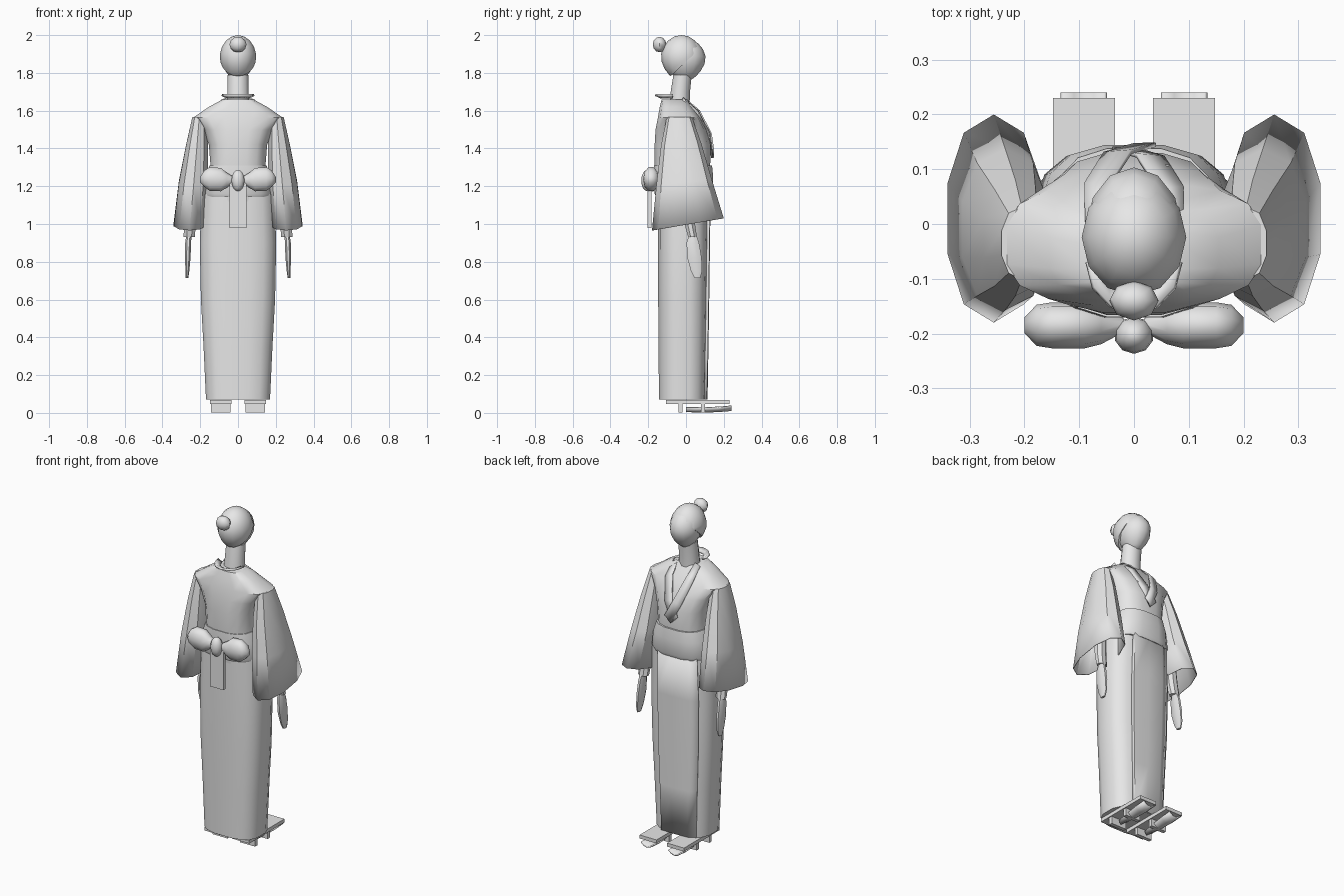
import bpy, bmesh, math
from mathutils import Vector

if "Cube" in bpy.data.objects:
    bpy.data.objects.remove(bpy.data.objects["Cube"])

grey = bpy.data.materials.new("light_grey")
grey.diffuse_color = (0.8, 0.8, 0.8, 1)
grey.use_nodes = True
grey.node_tree.nodes["Principled BSDF"].inputs["Base Color"].default_value = grey.diffuse_color


def finish(name, bm, angle=35, thick=0.0, normals=True):
    if normals:
        bmesh.ops.recalc_face_normals(bm, faces=bm.faces)
    me = bpy.data.meshes.new(name)
    bm.to_mesh(me)
    bm.free()
    ob = bpy.data.objects.new(name, me)
    bpy.context.collection.objects.link(ob)
    me.materials.append(grey)
    if thick:
        mod = ob.modifiers.new("thickness", 'SOLIDIFY')
        mod.thickness = thick
        mod.offset = 0
    bpy.ops.object.select_all(action='DESELECT')
    ob.select_set(True)
    bpy.context.view_layer.objects.active = ob
    if angle:
        bpy.ops.object.shade_smooth_by_angle(angle=math.radians(angle))
    return ob


def skin(name, rings, caps=(True, True), closed=True, **kw):
    """Join equal-length rows of points into a surface."""
    bm = bmesh.new()
    rows = [[bm.verts.new(p) for p in r] for r in rings]
    n = len(rows[0])
    for a, b in zip(rows, rows[1:]):
        for i in range(n if closed else n - 1):
            j = (i + 1) % n
            bm.faces.new((a[i], a[j], b[j], b[i]))
    if closed and caps[0]:
        bm.faces.new(rows[0][::-1])
    if closed and caps[1]:
        bm.faces.new(rows[-1])
    return finish(name, bm, **kw)


def ring(cx, cy, z, rx, ry, n=16, power=1.0, tilt=0.0):
    """Rounded-rectangle or elliptical ring, rising by tilt along y."""
    pts = []
    for i in range(n):
        a = 2 * math.pi * (i + 0.5) / n
        c, s = math.cos(a), math.sin(a)
        x = rx * math.copysign(abs(c) ** power, c)
        y = ry * math.copysign(abs(s) ** power, s)
        pts.append(Vector((cx + x, cy + y, z + tilt * y)))
    return pts


def body_ring(z, rx, back, front, power=0.7):
    return ring(0, (back + front) / 2, z, rx * 1.01, (front - back) / 2, 16, power)


def box(name, x0, x1, y0, y1, z0, z1):
    bm = bmesh.new()
    bmesh.ops.create_cube(bm, size=1)
    for v in bm.verts:
        v.co = ((x0 + x1) / 2 + v.co.x * (x1 - x0), (y0 + y1) / 2 + v.co.y * (y1 - y0),
                (z0 + z1) / 2 + v.co.z * (z1 - z0))
    return finish(name, bm, angle=0)


def ball(name, c, r, u=10, v=7, taper=0.0, cut=None):
    """Ellipsoid, narrower towards the bottom, optionally cut by a plane."""
    bm = bmesh.new()
    bmesh.ops.create_uvsphere(bm, u_segments=u, v_segments=v, radius=1)
    for p in bm.verts:
        k = 1 + taper * min(p.co.z, 0)
        p.co = (c[0] + p.co.x * r[0] * k, c[1] + p.co.y * r[1] * k, c[2] + p.co.z * r[2])
    if cut:
        geom = bm.verts[:] + bm.edges[:] + bm.faces[:]
        bmesh.ops.bisect_plane(bm, geom=geom, plane_co=cut[0], plane_no=cut[1], clear_outer=True)
        bmesh.ops.holes_fill(bm, edges=bm.edges[:])
    return finish(name, bm, angle=45)


# Long skirt and its overlapping front panel
skirt = [(0.07, 0.17, -0.145, 0.105), (0.35, 0.183, -0.147, 0.11), (0.6, 0.197, -0.149, 0.114),
         (0.9, 0.203, -0.15, 0.118), (1.16, 0.193, -0.15, 0.122)]
skin("skirt", [body_ring(*r) for r in skirt])
skin("skirt_front_flap", [[(x * rx / 0.2, f + 0.004 - d, z) for x, d in
     ((0.105, 0.012), (0.1, 0), (0, -0.002), (-0.1, 0.004), (-0.15, 0.025))]
     for z, rx, b, f in skirt], closed=False, thick=0.006)

# Robe torso with sloping shoulders
torso = [(1.12, 0.165, -0.15, 0.12), (1.3, 0.145, -0.168, 0.13), (1.42, 0.155, -0.168, 0.132),
         (1.5, 0.185, -0.163, 0.11), (1.565, 0.235, -0.15, 0.075), (1.62, 0.155, -0.14, 0.035),
         (1.658, 0.085, -0.13, 0.01)]
skin("robe_torso", [body_ring(*r) for r in torso])

# Waist sash
skin("sash", [body_ring(1.142, 0.178, -0.16, 0.135), body_ring(1.16, 0.184, -0.168, 0.143),
              body_ring(1.25, 0.172, -0.173, 0.146), body_ring(1.31, 0.152, -0.172, 0.14)])

# Bow at the back: knot, loops and tail
ball("bow_knot", (0, -0.203, 1.23), (0.036, 0.034, 0.057), 10, 8)
for s in (-1, 1):
    side = "right" if s > 0 else "left"
    loop = []
    for x, r, zc in ((0.018, 0.012, 1.235), (0.06, 0.042, 1.232), (0.09, 0.065, 1.235),
                     (0.15, 0.066, 1.238), (0.178, 0.046, 1.24), (0.2, 0.015, 1.235)):
        d = min(0.042, r * 0.75 + 0.003)
        loop.append([(s * x, -0.185 + d * math.cos(a * math.pi / 5),
                      zc + r * math.sin(a * math.pi / 5)) for a in range(10)])
    skin("bow_loop_" + side, loop, angle=50)
box("bow_tail", -0.045, 0.045, -0.203, -0.183, 0.98, 1.23)

for s in (-1, 1):
    side = "right" if s > 0 else "left"
    # Wide sleeve, open at the bottom
    sleeve = [(0.205, -0.035, 1.565, 0.037, 0.065, 0.0), (0.217, -0.025, 1.42, 0.058, 0.105, 0.04),
              (0.235, -0.01, 1.22, 0.08, 0.145, 0.1), (0.256, 0.01, 0.998, 0.086, 0.188, 0.17)]
    skin("sleeve_" + side, [ring(s * cx, cy, z, rx, ry, 10, 0.9, t)
         for cx, cy, z, rx, ry, t in sleeve], caps=(True, False), thick=0.004)
    # Forearm and flat hand
    skin("forearm_" + side, [ring(s * 0.24, 0.0, 1.25, 0.034, 0.034, 8),
         ring(s * 0.255, 0.02, 1.0, 0.034, 0.03, 8), ring(s * 0.258, 0.035, 0.93, 0.032, 0.025, 8)])
    skin("hand_" + side, [ring(s * x, y, z, rx, ry, 8) for x, y, z, rx, ry in
         ((0.26, 0.035, 0.94, 0.015, 0.022), (0.264, 0.036, 0.9, 0.017, 0.036),
          (0.266, 0.045, 0.82, 0.016, 0.041), (0.268, 0.056, 0.75, 0.011, 0.032),
          (0.27, 0.06, 0.715, 0.008, 0.017))])
    # Wooden sandal: board, two teeth and the toe piece
    a, b = sorted((s * 0.035, s * 0.148))
    box("sandal_board_" + side, a, b, -0.105, 0.23, 0.047, 0.068)
    for k, y in (("back", -0.03), ("front", 0.09)):
        box("sandal_tooth_%s_%s" % (k, side), a + 0.006, b - 0.006, y - 0.011, y + 0.011, 0.003, 0.05)
    skin("sandal_toe_" + side, [[(s * 0.0915 + w * u, y, z - 0.022 * (1 - u * u))
         for u in (-1, -0.5, 0, 0.5, 1)] for y, w, z in
         ((0.0, 0.012, 0.03), (0.09, 0.03, 0.028), (0.17, 0.04, 0.03), (0.24, 0.04, 0.036))],
         closed=False, thick=0.008)
    # Crossing front lapel
    lift = 0.01 if s < 0 else 0.003
    inner = ((0.055, -0.02, 1.668), (0.045, 0.06, 1.6), (0.005, 0.122, 1.48), (-0.04, 0.135, 1.39))
    outer = ((0.088, -0.02, 1.655), (0.09, 0.062, 1.58), (0.055, 0.118, 1.46), (0.0, 0.134, 1.35))
    skin("lapel_" + side, [[(s * x, y + lift, z) for x, y, z in row] for row in (inner, outer)],
         closed=False, thick=0.008)

# Collar standing away from the nape
arc = [math.pi * (1 + i / 6) for i in range(7)]
skin("back_collar", [[(r * math.cos(a), -0.07 + r * 1.08 * math.sin(a), z) for a in arc]
     for r, z in ((0.057, 1.67), (0.086, 1.684))], closed=False, thick=0.012)

# Neck, face, hair cap and bun
skin("neck", [ring(0, -0.035, 1.63, 0.062, 0.056, 12), ring(0, -0.03, 1.70, 0.058, 0.053, 12),
              ring(0, -0.018, 1.79, 0.057, 0.05, 12)])
ball("face", (0, -0.006, 1.868), (0.088, 0.111, 0.114), 12, 9, 0.25)
ball("hair_cap", (0, -0.024, 1.88), (0.097, 0.109, 0.12), 12, 9, 0.12,
     ((0, -0.1, 1.765), (0, 0.16, -0.17)))
ball("hair_bun", (0, -0.14, 1.95), (0.045, 0.036, 0.041), 8, 6)
